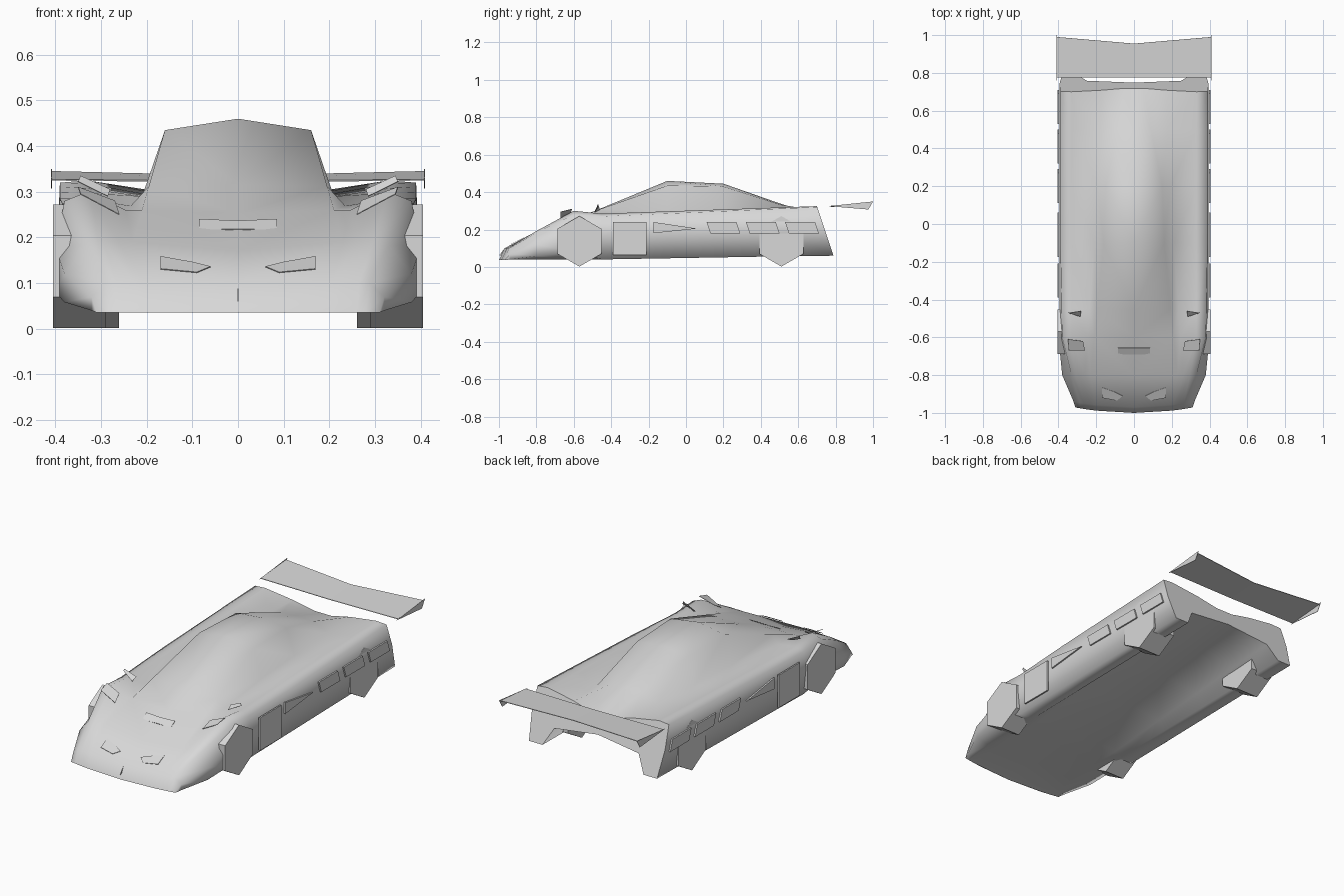
import bpy
import math

cube = bpy.data.objects.get("Cube")
if cube:
    bpy.data.objects.remove(cube, do_unlink=True)

shade = .69
grey = bpy.data.materials.new("light_grey")
grey.use_nodes = True
colour = (shade, shade, shade, 1)
grey.diffuse_color = colour
grey.node_tree.nodes["Principled BSDF"].inputs["Base Color"].default_value = colour


def make_part(name, verts, faces, mirror=True, thickness=0, smooth=False):
    """Mesh object, optionally mirrored across x and thickened."""
    mesh = bpy.data.meshes.new(name)
    mesh.from_pydata(verts, [], faces)
    mesh.materials.append(grey)
    part = bpy.data.objects.new(name, mesh)
    bpy.context.collection.objects.link(part)
    if mirror:
        part.modifiers.new("Mirror", "MIRROR")
    if thickness:
        solid = part.modifiers.new("Solidify", "SOLIDIFY")
        solid.thickness = thickness
        solid.offset = 0
    if smooth:
        bpy.ops.object.select_all(action="DESELECT")
        part.select_set(True)
        bpy.context.view_layer.objects.active = part
        bpy.ops.object.shade_smooth_by_angle(angle=math.radians(100))
    return part


def plate(name, points, mirror=True, thickness=.002):
    """Single flat panel."""
    return make_part(name, points, [list(range(len(points)))], mirror, thickness)


def along(keys, y):
    """Linear interpolation of a rail, given as {y: value}, held at its ends."""
    places = sorted(keys)
    y = min(max(y, places[0]), places[-1])
    for low, high in zip(places, places[1:]):
        if y <= high:
            blend = (y - low) / (high - low)
            return keys[low] + blend * (keys[high] - keys[low])
    return keys[places[0]]


# Named places along the car
nose, lip, hood, wheel, door, roof, rear, tail = -1, -.97, -.8, -.6, -.45, -.1, .2, .7
stations = [nose, lip, hood, wheel, door, roof, rear, .5, tail]

# Rails as (x, z) rules, from the roof centre line over the fender,
# down the side and under the floor to its centre line
rails = [
    ({nose: 0}, {lip: .1, roof: .46, rear: .445, tail: .27}),
    ({nose: .2, hood: .23, roof: .16, rear: .15, tail: .05},
     {lip: .1, hood: .19, roof: .435, rear: .43, tail: .27}),
    ({nose: .22, hood: .26, roof: .21, tail: .17},
     {lip: .1, hood: .19, wheel: .26, roof: .29, tail: .3}),
    ({nose: .26, wheel: .33}, {lip: .1, wheel: .3, door: .285, tail: .325}),
    ({nose: .28, wheel: .38, roof: .39}, {lip: .1, wheel: .28, door: .27, tail: .32}),
    ({nose: .31, hood: .38, wheel: .4, door: .395}, {lip: .07, wheel: .18, tail: .2}),
    ({nose: .31, hood: .38, wheel: .4, door: .38},
     {lip: .04, wheel: .08, door: .04, tail: .06}),
    ({nose: .28, hood: .3}, {door: .04, tail: .06}),
    ({nose: .25}, {nose: .04, door: .05, tail: .15}),
    ({nose: 0}, {nose: .04, door: .08, tail: .18}),
]
columns = len(rails)

verts = []
for y in stations:
    for x_rule, z_rule in rails:
        x, z = along(x_rule, y), along(z_rule, y)
        if y == nose:
            z = .036
        # The nose bows in plan and the tail slopes backwards to its foot
        bow = .3 * x * x if y < hood else 0
        rake = (.325 - z) / 3 if y == tail else 0
        verts.append((x, y + bow + rake, z))
faces = []
for start in range(0, len(verts) - columns, columns):
    for a in range(start, start + columns - 1):
        faces.append((a, a + 1, a + columns + 1, a + columns))
make_part("body_shell", verts, faces, smooth=True)

# Tail panels joining the rear edge to the raised floor
make_part("tail_panels", verts[-columns:], [
    (4, 7, 6, 5), (3, 8, 7, 4), (2, 8, 3), (1, 9, 8, 2), (0, 9, 1)])


# Six-sided wheels
def wheels(name, y, x_inner, x_outer):
    radius, height = .135, .137
    angles = [k * math.pi / 3 for k in range(6)]
    points = [(x, y + radius * math.sin(a), height + radius * math.cos(a))
              for x in (x_inner, x_outer) for a in angles]
    sides = [(k, k + 6, (k + 1) % 6 + 6, (k + 1) % 6) for k in range(6)]
    caps = [tuple(range(6)), tuple(reversed(range(6, 12)))]
    part = make_part(name, points, sides + caps)
    part.data.flip_normals()


wheels("front_wheels", -.57, .29, .405)
wheels("rear_wheels", .51, .26, .393)


# Side panels share a top height and a foot height
def side_plate(name, outline):
    plate(name, [(.4, y, z) for y, z in outline], thickness=.008)


top, foot = .24, .18
side_plate("side_door_panel", [(-.39, .065), (-.21, .065), (-.21, top), (-.39, top)])
side_plate("side_intake", [(-.175, foot), (.06, .205), (-.175, top)])
for number in range(3):
    y = .11 + .21 * number
    side_plate("side_vent_%d" % (number + 1),
               [(y, top), (y + .02, foot), (y + .18, foot), (y + .16, top)])


# Nose details lying just above the hood
lamp = [(.17, -.865), (.17, -.92), (.09, -.935), (.06, -.91), (.1, -.89)]
plate("headlights", [(x, y, .106 + (y - lip) / 2) for x, y in lamp])
plate("nose_fin", [(0, nose, .06), (0, lip, .1), (0, lip, .06)], False)
plate("hood_vent", [(0, -.69, .218), (.085, -.69, .216), (.085, -.655, .24), (0, -.655, .236)])
plate("fender_vents", [(.26, -.67, .25), (.345, -.67, .295), (.35, -.61, .31), (.27, -.62, .28)])
plate("mirrors", [(.285, -.49, .29), (.35, -.47, .322), (.345, -.47, .335), (.28, -.46, .305)])

# Rear wing with a shallow bend, and triangular end plates
span = .408
plate("rear_wing", [(0, .775, .322), (span, .775, .326), (span, .99, .344), (0, .955, .334)],
      thickness=.003)
plate("wing_end_plates", [(span, .76, .325), (span, .975, .307), (span, 1, .35)])
